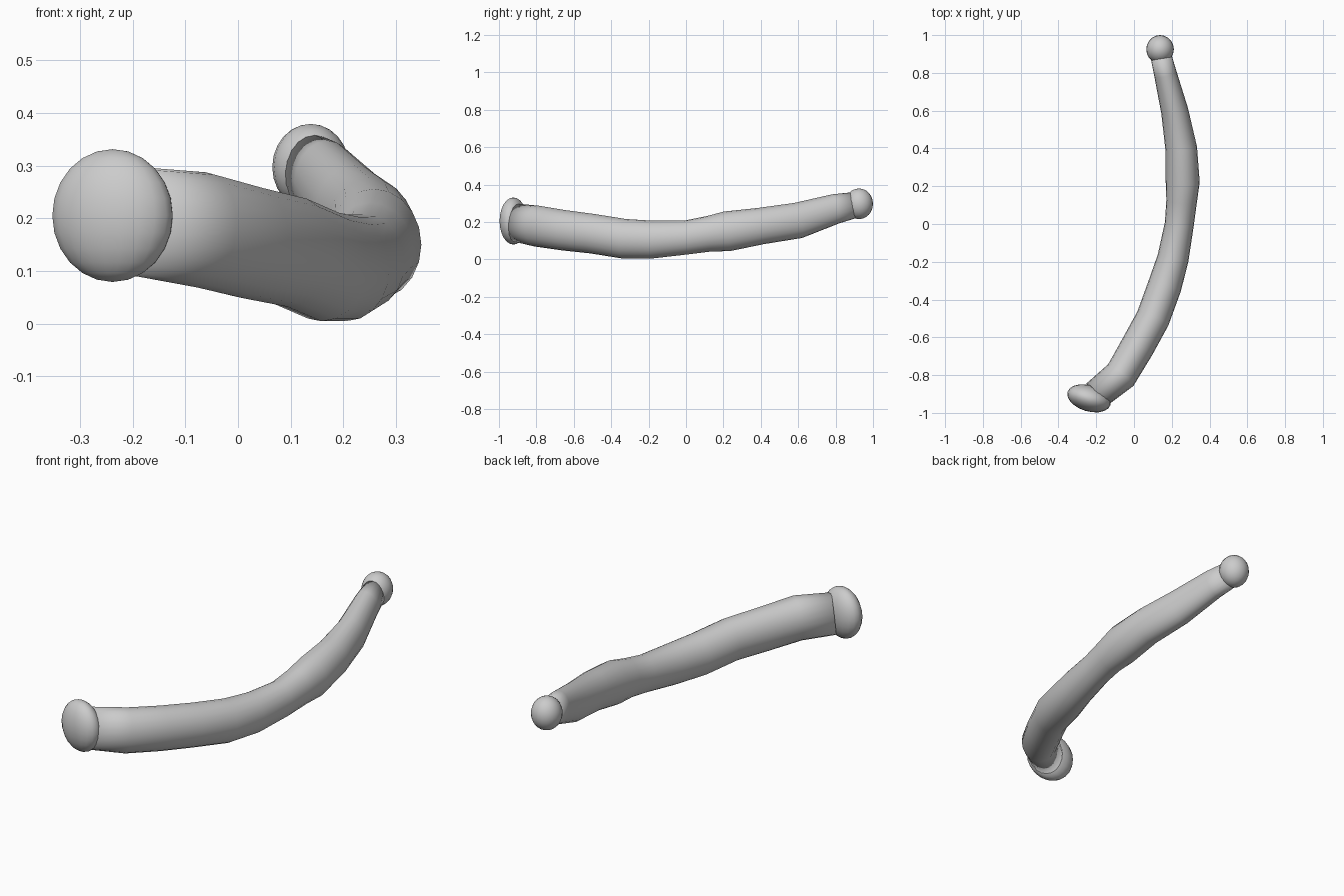
import bpy, bmesh, math
from mathutils import Vector, Matrix

if "Cube" in bpy.data.objects:
    bpy.data.objects.remove(bpy.data.objects["Cube"])

SIDES = 20


def finish(name, bm):
    bmesh.ops.recalc_face_normals(bm, faces=bm.faces)
    mesh = bpy.data.meshes.new(name)
    bm.to_mesh(mesh)
    bm.free()
    for p in mesh.polygons:
        p.use_smooth = True
    ob = bpy.data.objects.new(name, mesh)
    bpy.context.collection.objects.link(ob)
    return ob


def knob(name, centre, radii, turn):
    bm = bmesh.new()
    bmesh.ops.create_uvsphere(bm, u_segments=20, v_segments=12, radius=1)
    m = (Matrix.Translation(centre) @ Matrix.Rotation(turn, 4, 'Z')
         @ Matrix.Diagonal((*radii, 1)))
    bmesh.ops.transform(bm, matrix=m, verts=bm.verts)
    return finish(name, bm)


# Curved shaft: centre x, y, z, half width, half height
stations = [
    (-.20, -.905, .195, .080, .103), (-.07, -.80, .178, .088, .110),
    (.018, -.65, .155, .090, .108), (.10, -.50, .137, .090, .106),
    (.162, -.33, .110, .090, .106), (.207, -.18, .106, .083, .101),
    (.24, 0, .117, .077, .091), (.252, .12, .136, .081, .095),
    (.258, .22, .150, .090, .107), (.25, .40, .178, .084, .098),
    (.215, .60, .208, .072, .096), (.165, .80, .270, .060, .080),
    (.14, .90, .290, .055, .070)]
bm = bmesh.new()
rings = []
for i, (x, y, z, w, h) in enumerate(stations):
    a, b = stations[max(i - 1, 0)], stations[min(i + 1, len(stations) - 1)]
    along = Vector((b[0] - a[0], b[1] - a[1], b[2] - a[2])).normalized()
    side = along.cross(Vector((0, 0, 1))).normalized()
    up = side.cross(along)
    ring = []
    for k in range(SIDES):
        t = math.tau * k / SIDES
        ring.append(bm.verts.new(Vector((x, y, z)) + side * w * math.cos(t) + up * h * math.sin(t)))
    rings.append(ring)
for r, s in zip(rings, rings[1:]):
    for k in range(SIDES):
        n = (k + 1) % SIDES
        bm.faces.new((r[k], r[n], s[n], s[k]))
bm.faces.new(rings[0])
bm.faces.new(rings[-1])
finish("shaft", bm)

# Rounded end knobs: broad flattened one in front, small one behind
knob("front_knob", (-.238, -.923, .205), (.119, .069, .126), math.radians(-17))
knob("back_knob", (.138, .925, .297), (.073, .075, .082), 0)
